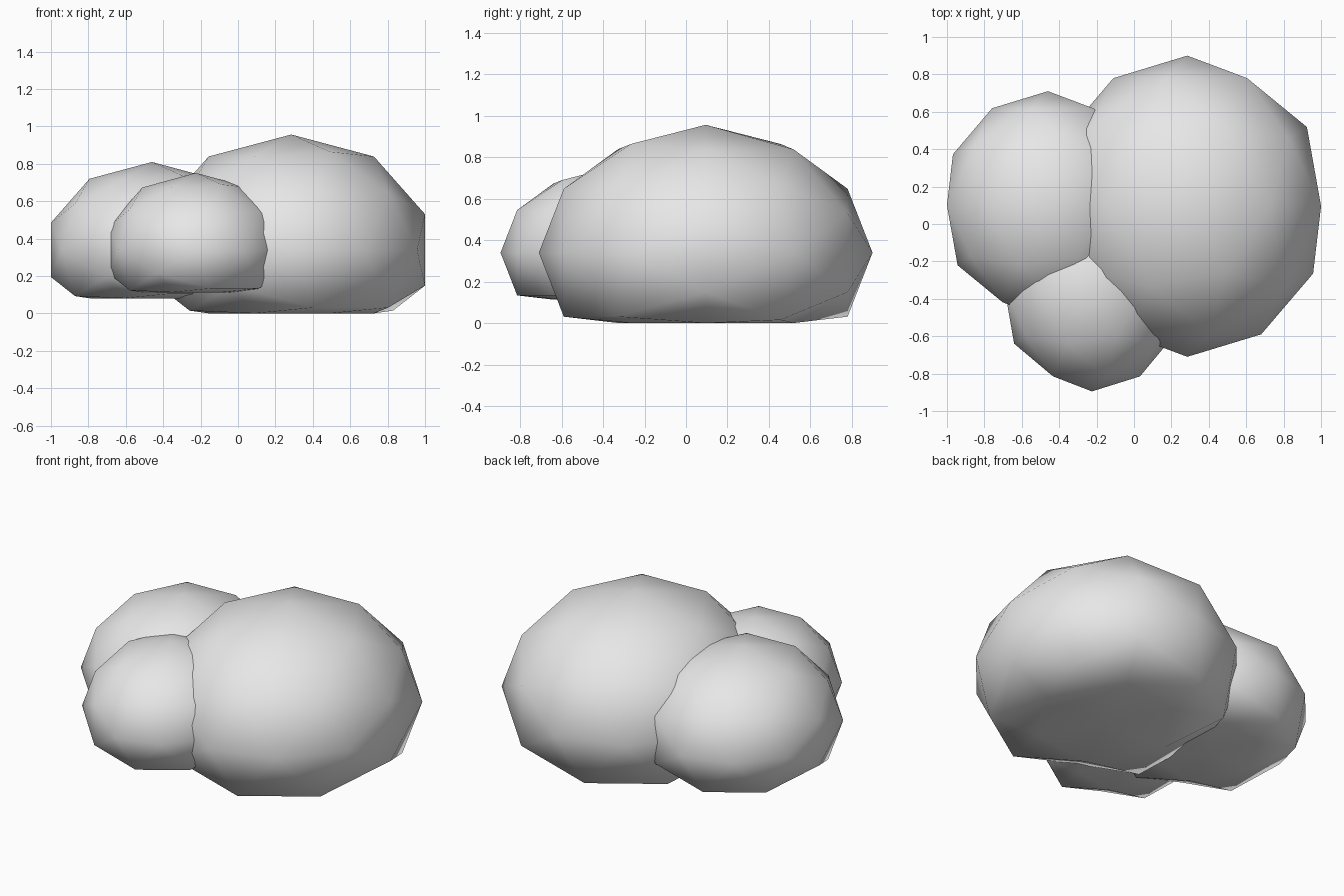
import bpy
import bmesh
from math import radians
from mathutils import Matrix, Vector

cube = bpy.data.objects.get("Cube")
if cube:
    bpy.data.objects.remove(cube, do_unlink=True)

# Single pale grey material
grey = bpy.data.materials.new("pale_grey")
grey.use_nodes = True
colour = (0.8, 0.8, 0.8, 1.0)
grey.diffuse_color = colour
grey.node_tree.nodes["Principled BSDF"].inputs["Base Color"].default_value = colour

FLATTEN = -0.55  # underside level on the unit sphere


def puff(name, centre, radii):
    """Low-poly ball with a flattened underside, stretched to size."""
    bm = bmesh.new()
    bmesh.ops.create_icosphere(bm, subdivisions=2, radius=1.0)
    # Lay the pole along y, pole end to the front
    bmesh.ops.rotate(bm, verts=bm.verts, cent=(0, 0, 0),
                     matrix=Matrix.Rotation(radians(90), 3, "X"))
    for v in bm.verts:
        v.co.z = max(v.co.z, FLATTEN)
    bmesh.ops.scale(bm, vec=Vector(radii), verts=bm.verts)
    bmesh.ops.translate(bm, vec=Vector(centre), verts=bm.verts)
    for f in bm.faces:
        f.smooth = True
    mesh = bpy.data.meshes.new(name)
    bm.to_mesh(mesh)
    bm.free()
    mesh.materials.append(grey)
    obj = bpy.data.objects.new(name, mesh)
    bpy.context.collection.objects.link(obj)
    return obj


# Three overlapping puffs sharing one mid height
MID = 0.34
puff("large_puff", (0.285, 0.095, MID), (0.752, 0.805, 0.617))
puff("medium_puff", (-0.46, 0.10, MID), (0.568, 0.61, 0.47))
puff("small_front_puff", (-0.225, -0.357, MID), (0.489, 0.538, 0.412))
